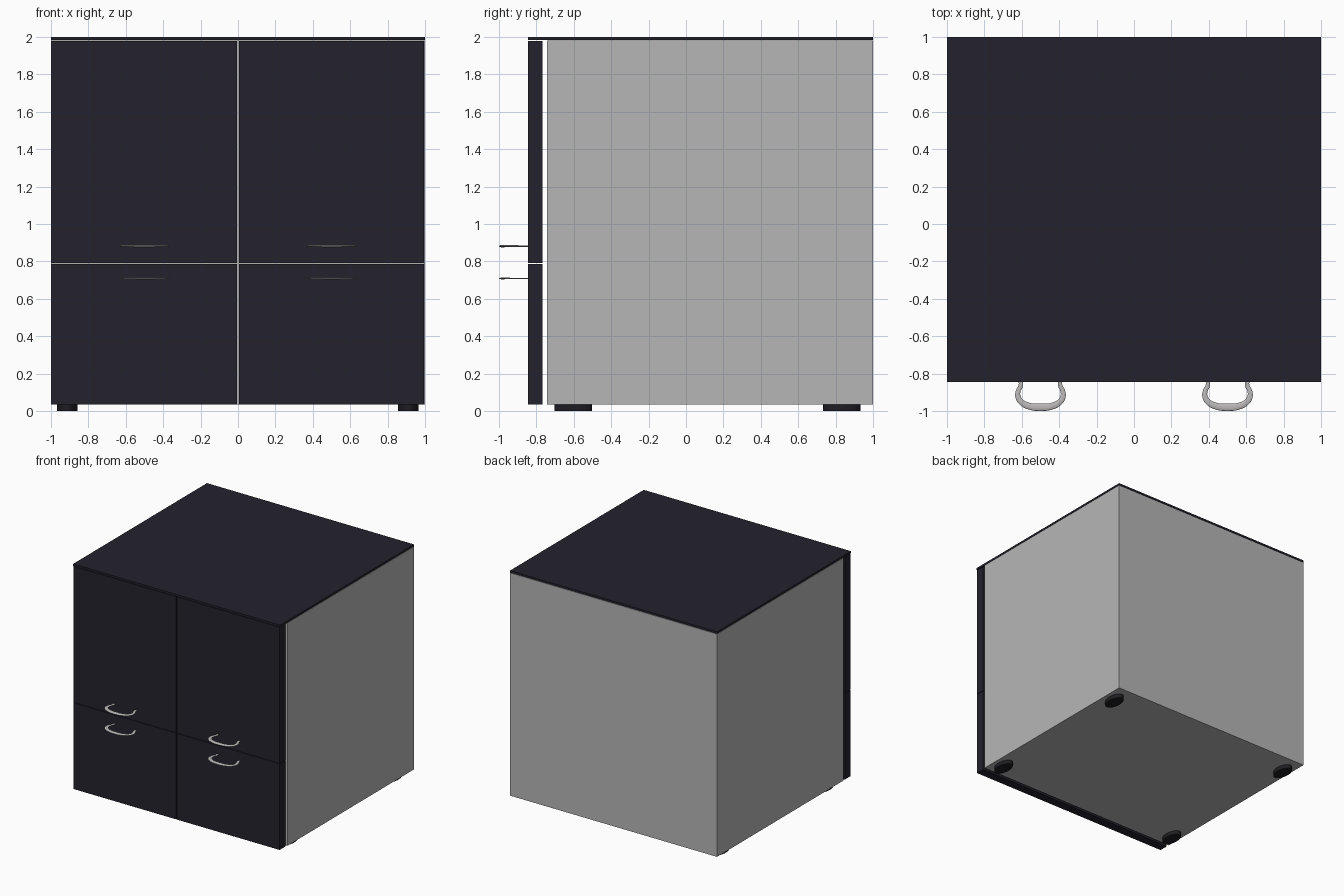
import bpy, math

if "Cube" in bpy.data.objects:
    bpy.data.objects.remove(bpy.data.objects["Cube"])


def material(name, rgb):
    m = bpy.data.materials.new(name)
    m.diffuse_color = (*rgb, 1)
    m.use_nodes = True
    m.node_tree.nodes["Principled BSDF"].inputs["Base Color"].default_value = m.diffuse_color
    return m


DARK = material("dark_panel", (0.017, 0.016, 0.026))
GREY = material("grey_carcass", (0.47, 0.47, 0.47))
METAL = material("handle_metal", (0.50, 0.49, 0.48))
BLACK = material("black_feet", (0.013, 0.013, 0.017))


def box(name, x, y, z, mat):
    bpy.ops.mesh.primitive_cube_add(size=1)
    o = bpy.context.object
    o.name = name
    o.location = [(a + b) / 2 for a, b in (x, y, z)]
    o.scale = [b - a for a, b in (x, y, z)]
    bpy.ops.object.transform_apply(location=False, rotation=False, scale=True)
    o.data.materials.append(mat)
    return o


def handle(name, x, z, thick):
    """Horseshoe grip: half profile mirrored, swept with a flattened tube."""
    half = [(0.105, -0.835, 0.7), (0.106, -0.865, 0.7), (0.118, -0.89, 0.75),
            (0.121, -0.92, 0.85), (0.105, -0.95, 0.95), (0.06, -0.974, 1.1)]
    pts = half + [(0, -0.980, 1.2)] + [(-a, b, r) for a, b, r in reversed(half)]
    cu = bpy.data.curves.new(name, 'CURVE')
    cu.dimensions = '3D'
    cu.bevel_depth = 0.0165
    cu.bevel_resolution = 3
    cu.resolution_u = 6
    cu.use_fill_caps = True
    sp = cu.splines.new('BEZIER')
    sp.bezier_points.add(len(pts) - 1)
    for p, (a, b, r) in zip(sp.bezier_points, pts):
        p.co = (a, b, 0)
        p.radius = r
        p.handle_left_type = p.handle_right_type = 'AUTO'
    cu.materials.append(METAL)
    o = bpy.data.objects.new(name, cu)
    bpy.context.collection.objects.link(o)
    o.location = (x, 0, z)
    o.scale.z = thick / 0.036
    bpy.ops.object.select_all(action='DESELECT')
    o.select_set(True)
    bpy.context.view_layer.objects.active = o
    bpy.ops.object.convert(target='MESH')
    bpy.ops.object.shade_smooth_by_angle()


# Carcass and worktop
box("carcass", (-1, 1), (-0.742, 1), (0.035, 1.98), GREY)
box("worktop", (-1, 1), (-0.846, 1), (1.983, 2.0), DARK)

# Doors, drawer fronts and their handles
for side, x0, x1 in (("left", -0.998, -0.005), ("right", 0.005, 0.995)):
    box(side + "_upper_door", (x0, x1), (-0.846, -0.766), (0.792, 1.979), DARK)
    box(side + "_lower_door", (x0, x1), (-0.846, -0.766), (0.035, 0.787), DARK)
    hx = math.copysign(0.5, x0)
    handle(side + "_upper_handle", hx, 0.882, 0.013)
    handle(side + "_lower_handle", hx, 0.709, 0.009)

# Oval feet
for side, x in (("left", -0.914), ("right", 0.911)):
    for end, y in (("front", -0.602), ("back", 0.833)):
        bpy.ops.mesh.primitive_cylinder_add(vertices=32, radius=1, depth=0.036,
                                            location=(x, y, 0.018))
        f = bpy.context.object
        f.name = f"{end}_{side}_foot"
        f.scale = (0.055, 0.1, 1)
        bpy.ops.object.transform_apply(location=False, rotation=False, scale=True)
        f.data.materials.append(BLACK)
        bpy.ops.object.shade_smooth_by_angle()
